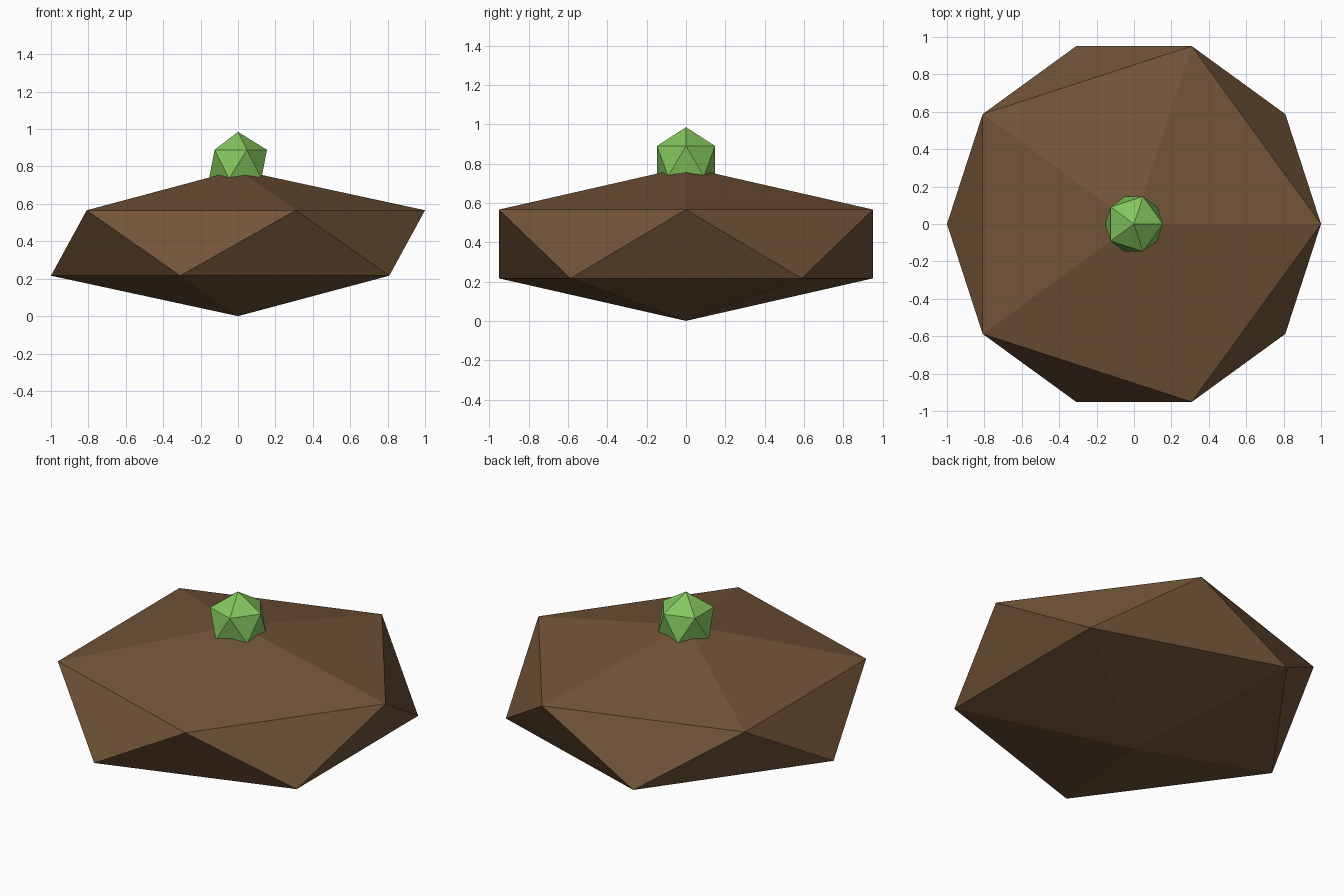
import bpy

if "Cube" in bpy.data.objects:
    bpy.data.objects.remove(bpy.data.objects["Cube"], do_unlink=True)


def material(name, colour):
    mat = bpy.data.materials.new(name)
    mat.use_nodes = True
    mat.diffuse_color = (*colour, 1)
    mat.node_tree.nodes["Principled BSDF"].inputs["Base Color"].default_value = (*colour, 1)
    return mat


def faceted_ball(name, radius, height, z, mat):
    """Twenty-sided ball, squashed to the given half height."""
    bpy.ops.mesh.primitive_ico_sphere_add(subdivisions=1, radius=1, location=(0, 0, z))
    obj = bpy.context.object
    obj.name = name
    obj.scale = (radius, radius, height)
    bpy.ops.object.transform_apply(location=False, rotation=False, scale=True)
    obj.data.materials.append(mat)
    return obj


# Flattened earth mound
faceted_ball("earth_mound", 1.118, 0.391, 0.391, material("earth brown", (0.17, 0.089, 0.04)))

# Small bush set into the top
faceted_ball("bush", 0.173, 0.173, 0.812, material("leaf green", (0.23, 0.56, 0.11)))
